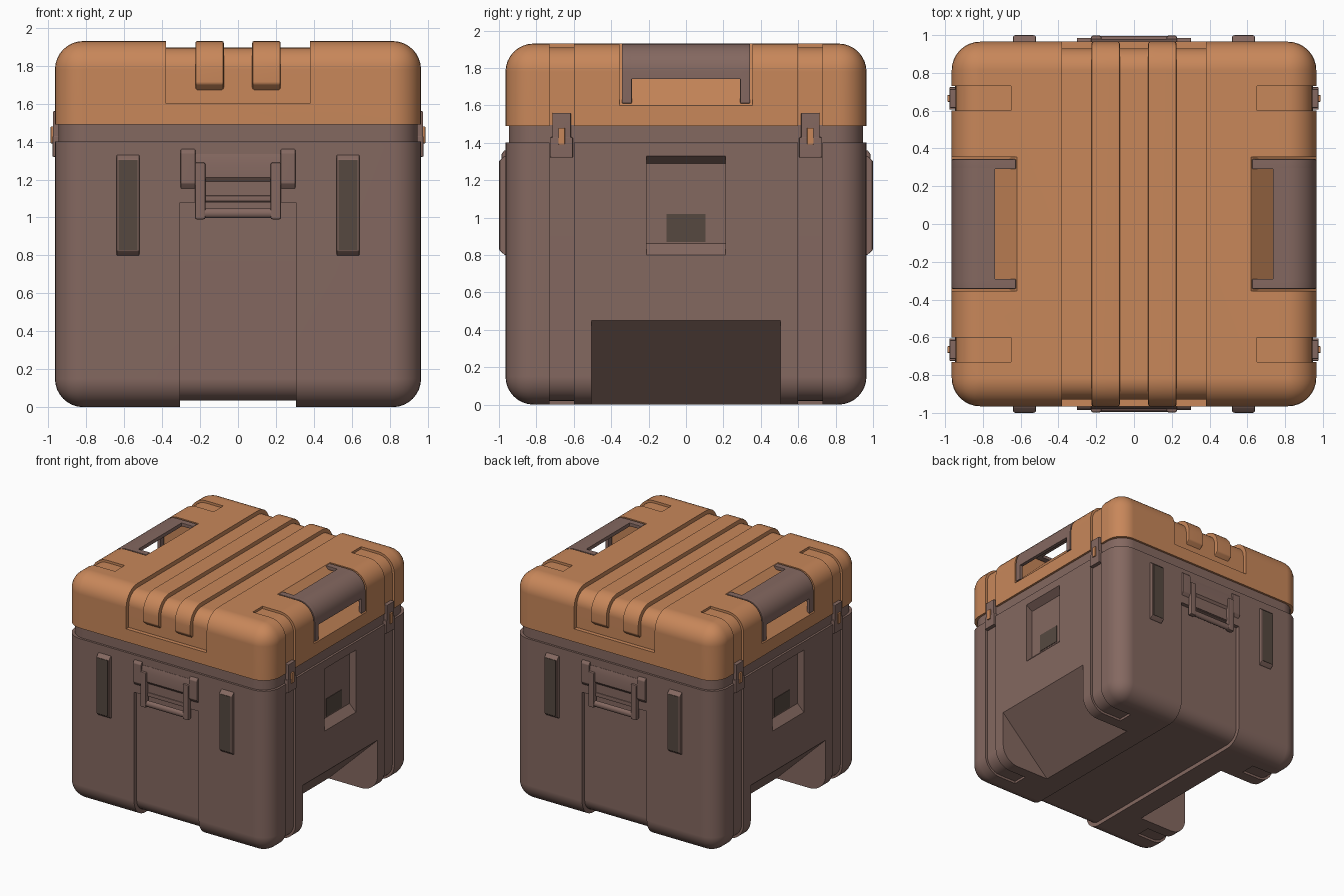
import bpy, bmesh, math
from mathutils import Vector

if "Cube" in bpy.data.objects:
    bpy.data.objects.remove(bpy.data.objects["Cube"])

H, R, TOP = 0.965, 0.15, 1.93      # half width, edge radius, total height


def material(name, rgb):
    m = bpy.data.materials.new(name)
    m.diffuse_color = (*rgb, 1)
    m.use_nodes = True
    m.node_tree.nodes["Principled BSDF"].inputs["Base Color"].default_value = m.diffuse_color
    return m


BROWN = material("brown", (0.231, 0.138, 0.117))
ORANGE = material("orange", (0.577, 0.242, 0.102))
DARK = material("dark_brown", (0.092, 0.066, 0.051))


def make(name, bm, mat):
    bmesh.ops.recalc_face_normals(bm, faces=bm.faces)
    me = bpy.data.meshes.new(name)
    bm.to_mesh(me)
    bm.free()
    me.materials.append(mat)
    ob = bpy.data.objects.new(name, me)
    bpy.context.collection.objects.link(ob)
    return ob


def activate(ob):
    bpy.ops.object.select_all(action='DESELECT')
    ob.select_set(True)
    bpy.context.view_layer.objects.active = ob


def finish(ob):
    activate(ob)
    bpy.ops.object.shade_smooth_by_angle(angle=math.radians(32))
    wn = ob.modifiers.new("Weighted", 'WEIGHTED_NORMAL')
    wn.keep_sharp = True
    return ob


def prism(name, pts, axis, lo, hi, mat=BROWN, bevel=0.0, done=True):
    """Extrude a 2D outline along an axis: x->(y,z), y->(x,z), z->(x,y)."""
    put = {'x': lambda p, t: (t, p[0], p[1]),
           'y': lambda p, t: (p[0], t, p[1]),
           'z': lambda p, t: (p[0], p[1], t)}[axis]
    bm = bmesh.new()
    a = [bm.verts.new(put(p, lo)) for p in pts]
    b = [bm.verts.new(put(p, hi)) for p in pts]
    bm.faces.new(a)
    bm.faces.new(b[::-1])
    n = len(pts)
    for i in range(n):
        bm.faces.new((a[i], a[(i + 1) % n], b[(i + 1) % n], b[i]))
    ob = make(name, bm, mat)
    if bevel:
        m = ob.modifiers.new("Bevel", 'BEVEL')
        m.width, m.segments, m.limit_method = bevel, 2, 'ANGLE'
        m.angle_limit = math.radians(32)
        activate(ob)
        bpy.ops.object.modifier_apply(modifier=m.name)
    return finish(ob) if done else ob


def box(name, x, y, z, mat=BROWN, bevel=0.0):
    x0, x1 = sorted(x)
    y0, y1 = sorted(y)
    return prism(name, [(x0, y0), (x1, y0), (x1, y1), (x0, y1)], 'z', *z, mat, bevel)


def shell(name, h, z0, z1, mat, round_z=None):
    """Box with rounded upright edges, and rounded edges at height round_z."""
    bm = bmesh.new()
    bmesh.ops.create_cube(bm, size=1)
    for v in bm.verts:
        v.co = Vector((v.co.x * 2 * h, v.co.y * 2 * h, z0 if v.co.z < 0 else z1))
    edges = []
    for e in bm.edges:
        za, zb = (v.co.z for v in e.verts)
        if abs(za - zb) > 1e-4 or (round_z is not None and abs(za - round_z) < 1e-4):
            edges.append(e)
    bmesh.ops.bevel(bm, geom=edges, offset=R, segments=8, profile=0.5, affect='EDGES')
    return make(name, bm, mat)


def cut(ob, *args):
    cutter = prism("cutter", *args, done=False)
    cutter.hide_render = True
    m = ob.modifiers.new("Cut", 'BOOLEAN')
    m.operation, m.solver, m.object = 'DIFFERENCE', 'EXACT', cutter
    activate(ob)
    bpy.ops.object.modifier_apply(modifier=m.name)
    bpy.data.objects.remove(cutter, do_unlink=True)


def corner(d, top=True):
    """Rounded corner inset by d, running from the flat end to the side."""
    s = 1 if top else -1
    zc = TOP - R if top else R
    ts = [math.pi / 2 * i / 8 for i in range(9)]
    return [(H - R + (R - d) * math.sin(t), zc + s * (R - d) * math.cos(t)) for t in ts]


def flip(pts, s=-1):
    return [(s * u, v) for u, v in pts]


def arch(d, top=True):
    c = corner(d, top)
    return flip(c[::-1]) + c


def band(d, end, top):
    """Cutter outline removing a skin of depth d over one end of the case."""
    far = 2.2 if top else -0.2
    return ([(-1.2, end), (d - H, end)] + arch(d, top) +
            [(H - d, end), (1.2, end), (1.2, far), (-1.2, far)])


# main shells
body = shell("lower_body", H, 0, 1.40, BROWN, 0)
finish(shell("body_rim", 0.947, 1.395, 1.495, BROWN))
lid = shell("lid", H, 1.49, TOP, ORANGE, TOP)

# wide channels over the lid and under the body
cut(lid, band(0.035, 1.60, True), 'x', -0.38, 0.38, ORANGE)
cut(body, band(0.035, 1.08, False), 'x', -0.305, 0.305)

for s in (1, -1):
    # side grooves
    for c in (0.665, -0.665):
        g = [(0.65, 2.2), (0.65, 1.91)] + corner(0.02) + [(H - 0.02, 1.4), (1.2, 1.4), (1.2, 2.2)]
        cut(lid, flip(g, s), 'y', c - 0.065, c + 0.065, ORANGE)
        g = ([(0.65, -0.2), (0.65, 0.02)] + corner(0.02, False) +
             [(H - 0.02, 1.5), (1.2, 1.5), (1.2, -0.2)])
        cut(body, flip(g, s), 'y', c - 0.065, c + 0.065)
    # sloped hand recess in lid, sloped wheel cutout and pocket in body
    cut(lid, flip([(0.568, 1.98), (1.2, 1.98), (1.2, 1.375)], s), 'y', -0.355, 0.355, ORANGE)
    cut(body, flip([(0.45, -0.048), (1.2, -0.048), (1.2, 0.677)], s), 'y', -0.505, 0.505)
    cut(body, flip([(1.1, 0.8), (H, 0.8), (0.905, 0.86), (0.905, 1.29), (H, 1.33), (1.1, 1.33)], s),
        'y', -0.21, 0.21)
    box("pocket_patch", (s * 0.903, s * 0.909), (-0.105, 0.105), (0.87, 1.02), DARK)

    # lid grip: curved plate with an arm at each end
    def strap(u, z):
        o, i = corner(0), corner(0.03)
        return flip([(u, TOP)] + o + [(H, z), (H - 0.03, z)] + i[::-1] + [(u, TOP - 0.03)], s)
    prism("lid_grip", strap(0.735, 1.74), 'y', -0.296, 0.296)
    for t in (1, -1):
        lo, hi = sorted((t * 0.29, t * 0.343))
        prism("lid_grip_arm", strap(0.625, 1.61), 'y', lo, hi, BROWN, 0.005)

    # latches
    for c in (0.665, -0.665):
        box("latch_base", (s * 0.935, s * 0.978), (c - 0.06, c + 0.06), (1.32, 1.43), BROWN, 0.006)
        box("latch_plate", (s * 0.935, s * 0.976), (c - 0.05, c + 0.05), (1.42, 1.56), BROWN, 0.006)
        box("latch_tab", (s * 0.96, s * 0.988), (c - 0.018, c + 0.018), (1.39, 1.48), ORANGE, 0.005)

finish(body)
finish(lid)

# lid ribs
for s in (1, -1):
    outline = ([(-H, 1.705)] + arch(0) + [(H, 1.705), (H - 0.06, 1.65)] +
               arch(0.06)[::-1] + [(0.06 - H, 1.65)])
    lo, hi = sorted((s * 0.075, s * 0.225))
    prism("lid_rib", outline, 'x', lo, hi, ORANGE, 0.01)

# front and back fittings
for f in (-1, 1):
    for s in (1, -1):
        # bumper strips with dark inserts
        lo, hi = sorted((s * 0.52, s * 0.64))
        strip = [(0.94, 0.80), (0.97, 0.80), (0.997, 0.825), (0.997, 1.305), (0.97, 1.33), (0.94, 1.33)]
        prism("bumper_strip", flip(strip, f), 'x', lo, hi, BROWN, 0.005)
        box("bumper_insert", (s * 0.531, s * 0.629), (f * 0.993, f * 1.0), (0.828, 1.302), DARK)
        # handle brackets and swinging arms
        lo, hi = sorted((s * 0.225, s * 0.302))
        bracket = [(0.94, 1.15), (0.965, 1.15), (0.986, 1.18), (0.986, 1.34), (0.97, 1.36), (0.94, 1.36)]
        prism("handle_bracket", flip(bracket, f), 'x', lo, hi, BROWN, 0.005)
        box("handle_arm", (s * 0.172, s * 0.228), (f * 0.955, f * 0.997), (0.99, 1.29), BROWN, 0.01)
    plate = [(0.94, 1.19), (0.965, 1.19), (0.98, 1.21), (0.98, 1.285), (0.967, 1.335), (0.94, 1.335)]
    prism("handle_mount", flip(plate, f), 'x', -0.23, 0.23)
    ring = [(f * 0.973 + 0.021 * math.cos(a), 1.022 + 0.026 * math.sin(a))
            for a in (math.tau * i / 14 for i in range(14))]
    prism("handle_bar", ring, 'x', -0.18, 0.18)
    box("channel_lip", (-0.225, 0.225), (f * 0.95, f * 0.972), (1.085, 1.115), BROWN, 0.005)
